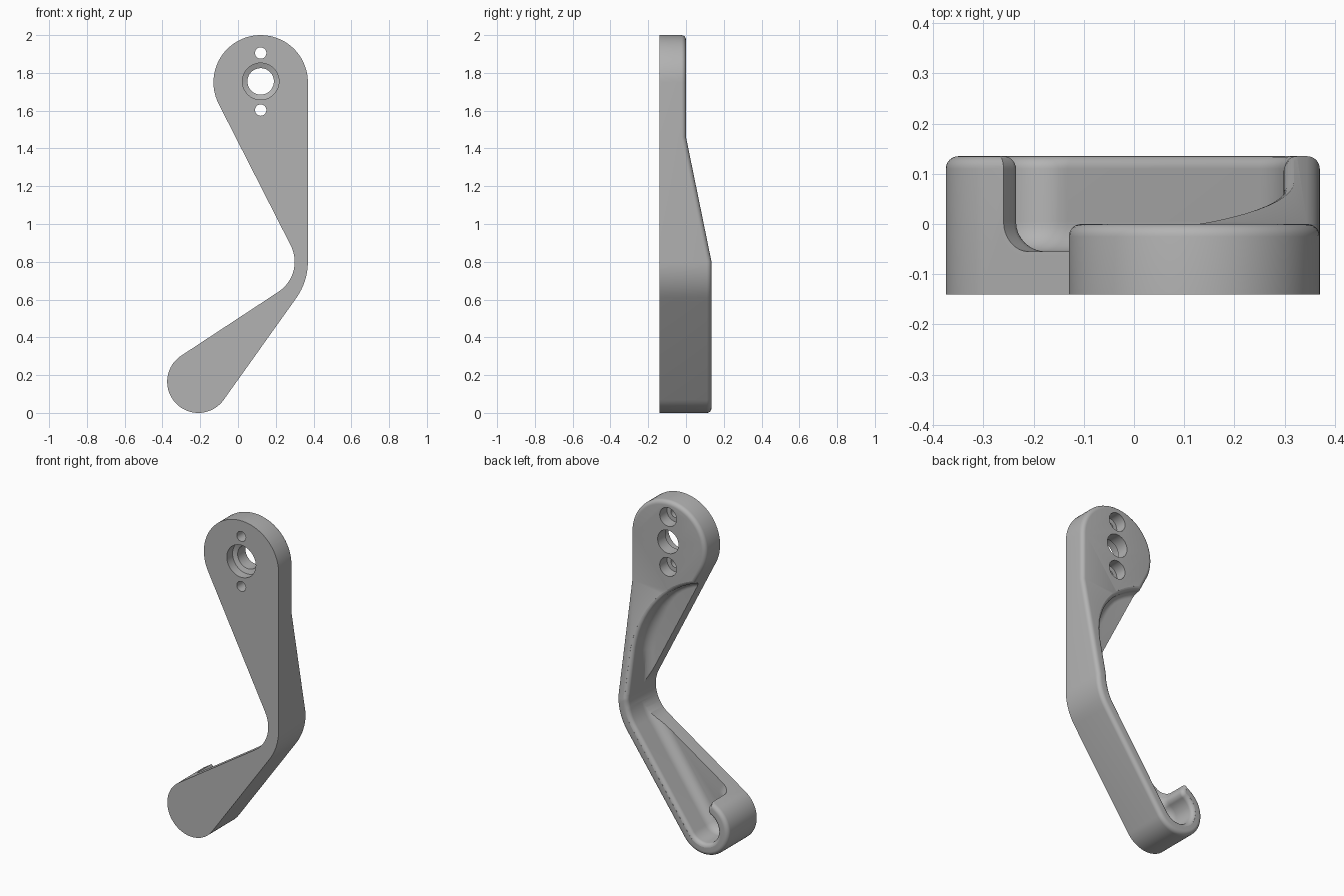
import bpy, bmesh, math
from mathutils import Vector

if "Cube" in bpy.data.objects:
    bpy.data.objects.remove(bpy.data.objects["Cube"], do_unlink=True)

FRONT, BACK, FLOOR = -0.14, 0.135, -0.055
SLOPE_LOW, SLOPE_TOP = 0.8, 1.46
WALL, RIM = 0.072, 0.025


def back_height(z):
    """Depth of the back surface: flat head, sloping down to the thick lower arm."""
    t = (SLOPE_TOP - z) / (SLOPE_TOP - SLOPE_LOW)
    return BACK * min(1, max(0, t))


def belt(circles):
    """Tangent lines and arcs round circles (x, z, r); negative r bends inward.
    Returns (point, outward normal) pairs."""
    angles = []
    count = len(circles)
    for i in range(count):
        xa, za, ra = circles[i]
        xb, zb, rb = circles[(i + 1) % count]
        dx, dz = xb - xa, zb - za
        ratio = max(-1, min(1, (ra - rb) / math.hypot(dx, dz)))
        angles.append(math.atan2(dz, dx) - math.acos(ratio))
    result = []
    for i, (x, z, r) in enumerate(circles):
        start = angles[i - 1]
        sweep = (angles[i] - start) % math.tau
        if r < 0:
            sweep -= math.tau
        steps = max(2, math.ceil(abs(sweep) / math.radians(5)))
        for k in range(steps + 1):
            a = start + sweep * k / steps
            n = Vector((math.cos(a), math.sin(a)))
            result.append((Vector((x, z)) + n * r, n))
    return result


def loft(rings):
    """Closed bmesh through equal rings of points, capped at both ends."""
    bm = bmesh.new()
    loops = [[bm.verts.new(p) for p in ring] for ring in rings]
    n = len(loops[0])
    for a, b in zip(loops, loops[1:]):
        for i in range(n):
            j = (i + 1) % n
            bm.faces.new((a[i], a[j], b[j], b[i]))
    bm.faces.new(loops[0])
    bm.faces.new(loops[-1])
    bmesh.ops.remove_doubles(bm, verts=bm.verts, dist=0.00005)
    bmesh.ops.recalc_face_normals(bm, faces=bm.faces)
    return bm


def make_object(name, bm):
    mesh = bpy.data.meshes.new(name)
    bm.to_mesh(mesh)
    bm.free()
    obj = bpy.data.objects.new(name, mesh)
    bpy.context.collection.objects.link(obj)
    return obj


# Main arm: outline with a rounded back rim
head = (0.12, 1.75, 0.25)
lobe = (-0.21, 0.165, 0.165)
elbow = (0.04, 0.8, 0.33)
outline = belt([head, (0.11, 0.8, -0.19), lobe, elbow])
profile = [(0, FRONT)]
for k in range(7):
    a = math.pi / 2 * k / 6
    profile.append((RIM * (1 - math.cos(a)), BACK - RIM + RIM * math.sin(a)))
rings = []
for inset, y in profile:
    ring = []
    for p, n in outline:
        q = p - n * inset
        ring.append((q.x, y, q.y))
    rings.append(ring)
bm = loft(rings)
for z in (SLOPE_LOW, SLOPE_TOP):
    bmesh.ops.bisect_plane(bm, geom=bm.verts[:] + bm.edges[:] + bm.faces[:],
                           plane_co=(0, 0, z), plane_no=(0, 0, 1), dist=0.00001)
for v in bm.verts:
    if v.co.y > FRONT + 0.01:
        v.co.y += back_height(v.co.z) - BACK
bmesh.ops.recalc_face_normals(bm, faces=bm.faces)
arm = make_object("bent_arm", bm)

# Pocket cutter: open on the inner side, filleted floor and flared rim
pocket = belt([
    (-0.27, 0.28, -0.035),
    (lobe[0], lobe[1], 0.095),
    (elbow[0], elbow[1], elbow[2] - WALL),
    (-0.222, 1.05, 0.52),
    (-0.7, 1.47, 0.1),
    (-0.5, 0.9, 0.1),
])
rings = []
for k in range(9):
    s = math.pi / 2 * k / 8
    ring = []
    for p, n in pocket:
        r = min(0.06, back_height(p.y) - FLOOR - RIM)
        q = p - n * r * (1 - math.sin(s))
        ring.append((q.x, FLOOR + r * (1 - math.cos(s)), q.y))
    rings.append(ring)
for k in range(7):
    t = math.radians(80) * k / 6
    ring = []
    for p, n in pocket:
        q = p + n * RIM * (1 - math.cos(t))
        ring.append((q.x, back_height(q.y) - RIM * (1 - math.sin(t)), q.y))
    rings.append(ring)
rings.append([(x, 0.3, z) for x, y, z in rings[-1]])
cutters = [make_object("pocket_cutter", loft(rings))]


# Bolt hole cutters: stepped round profiles along the depth
def hole(name, z, steps):
    rings = []
    for y, r in steps:
        rings.append([(head[0] + r * math.cos(a), y, z + r * math.sin(a))
                      for a in (math.tau * i / 48 for i in range(48))])
    cutters.append(make_object(name, loft(rings)))


hole("shaft_hole_cutter", 1.755,
     [(-0.2, 0.097), (-0.085, 0.097), (-0.075, 0.07), (0.1, 0.07)])
for name, z in (("upper", 1.905), ("lower", 1.603)):
    hole(name + "_bolt_hole_cutter", z,
         [(-0.2, 0.03), (-0.07, 0.03), (-0.07, 0.056), (0.1, 0.056)])

bpy.context.view_layer.objects.active = arm
for cutter in cutters:
    cutter.hide_render = True
    mod = arm.modifiers.new(cutter.name, "BOOLEAN")
    mod.operation = "DIFFERENCE"
    mod.solver = "EXACT"
    mod.object = cutter
    bpy.ops.object.modifier_apply(modifier=mod.name)
    bpy.data.objects.remove(cutter, do_unlink=True)

# Plain grey finish
grey = bpy.data.materials.new("plain_grey")
grey.use_nodes = True
colour = (0.45, 0.45, 0.45, 1)
grey.diffuse_color = colour
grey.node_tree.nodes["Principled BSDF"].inputs["Base Color"].default_value = colour
arm.data.materials.clear()
arm.data.materials.append(grey)
bpy.ops.object.select_all(action="DESELECT")
arm.select_set(True)
bpy.ops.object.shade_smooth_by_angle(angle=math.radians(30))
